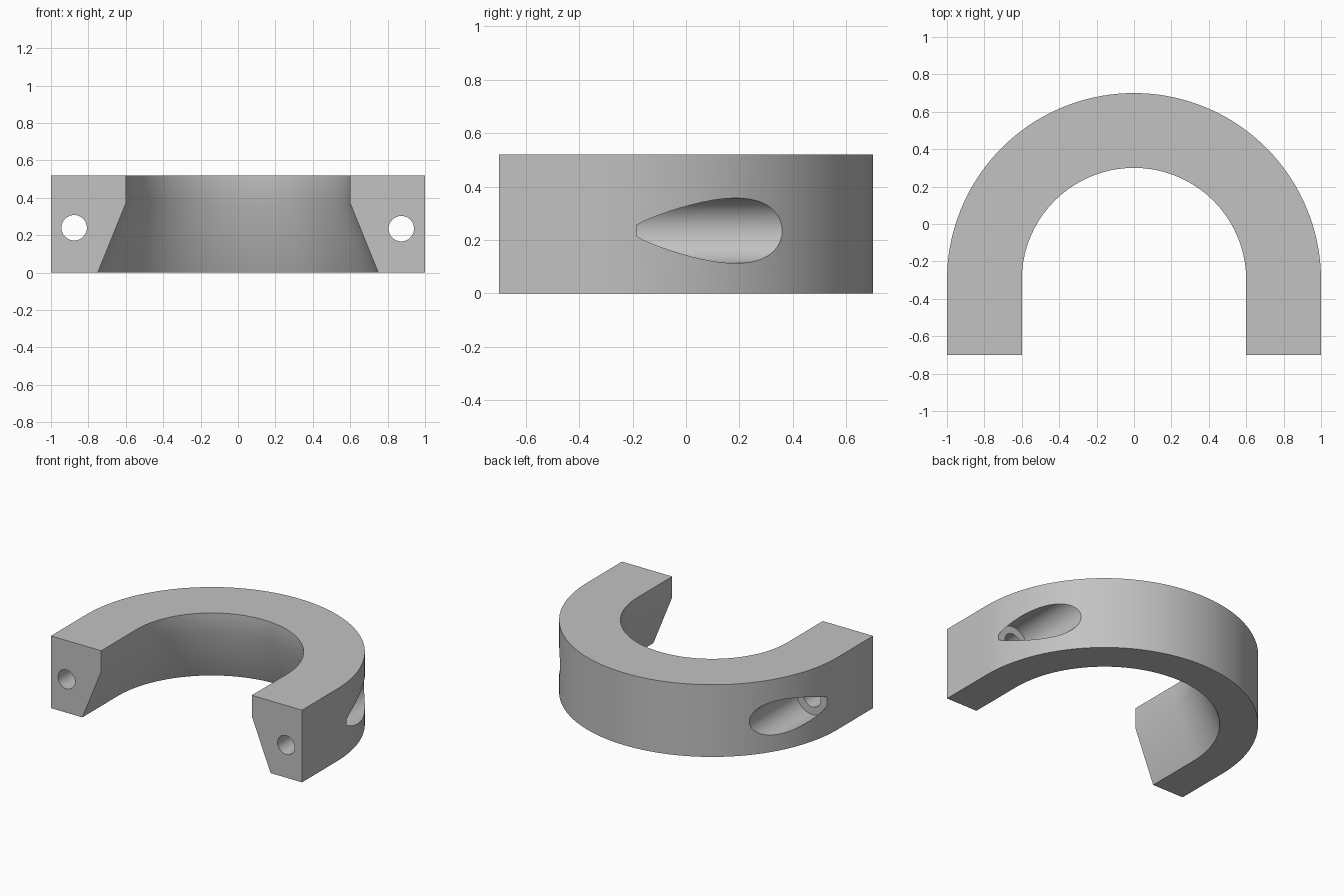
import bpy, bmesh, math
from mathutils import Matrix, Vector

cube = bpy.data.objects.get("Cube")
if cube:
    bpy.data.objects.remove(cube, do_unlink=True)

grey = bpy.data.materials.new("plain grey")
grey.use_nodes = True
colour = (0.54, 0.54, 0.54, 1)
grey.diffuse_color = colour
grey.node_tree.nodes["Principled BSDF"].inputs["Base Color"].default_value = colour

ARC_Y, FRONT_Y, HEIGHT = -0.3, -0.7, 0.52
STEPS = 72


def add_object(name, bm):
    bmesh.ops.recalc_face_normals(bm, faces=bm.faces)
    mesh = bpy.data.meshes.new(name)
    bm.to_mesh(mesh)
    bm.free()
    mesh.materials.append(grey)
    obj = bpy.data.objects.new(name, mesh)
    bpy.context.collection.objects.link(obj)
    return obj


def horseshoe():
    """Sweep the chamfered section along two straight legs and a half circle."""
    section = [(0.6, HEIGHT), (1, HEIGHT), (1, 0), (0.75, 0), (0.6, 0.37)]
    stations = [(0, FRONT_Y)]
    stations += [(math.pi * i / STEPS, ARC_Y) for i in range(STEPS + 1)]
    stations += [(math.pi, FRONT_Y)]
    bm = bmesh.new()
    rings = [[bm.verts.new((r * math.cos(a), y + r * math.sin(a), z))
              for r, z in section] for a, y in stations]
    n = len(section)
    for p, q in zip(rings, rings[1:]):
        for i in range(n):
            j = (i + 1) % n
            bm.faces.new((p[i], p[j], q[j], q[i]))
    bm.faces.new(rings[0])
    bm.faces.new(rings[-1])
    return add_object("horseshoe_clamp", bm)


def bore(name, x, z, radius, y0, y1):
    """Cylinder cutter running from front to back."""
    bm = bmesh.new()
    place = Matrix.Translation(Vector((x, (y0 + y1) / 2, z))) @ Matrix.Rotation(math.pi / 2, 4, "X")
    bmesh.ops.create_cone(bm, cap_ends=True, segments=48, radius1=radius,
                          radius2=radius, depth=y1 - y0, matrix=place)
    cutter = add_object(name, bm)
    cutter.hide_render = True
    return cutter


clamp = horseshoe()
bpy.context.view_layer.objects.active = clamp

# Screw hole and wider head pocket in each leg
for side, x, z in (("left", 0.873, 0.235), ("right", -0.876, 0.24)):
    for cutter in (bore(side + "_screw_hole", x, z, 0.068, -0.9, 0),
                   bore(side + "_head_pocket", x, z, 0.122, -0.185, 0.8)):
        cut = clamp.modifiers.new(cutter.name, "BOOLEAN")
        cut.operation, cut.solver, cut.object = "DIFFERENCE", "EXACT", cutter
        bpy.ops.object.modifier_apply(modifier=cut.name)
        bpy.data.objects.remove(cutter, do_unlink=True)

# Smooth walls with crisp corners
bpy.ops.object.select_all(action="DESELECT")
clamp.select_set(True)
bpy.ops.object.shade_smooth_by_angle(angle=math.radians(30))
